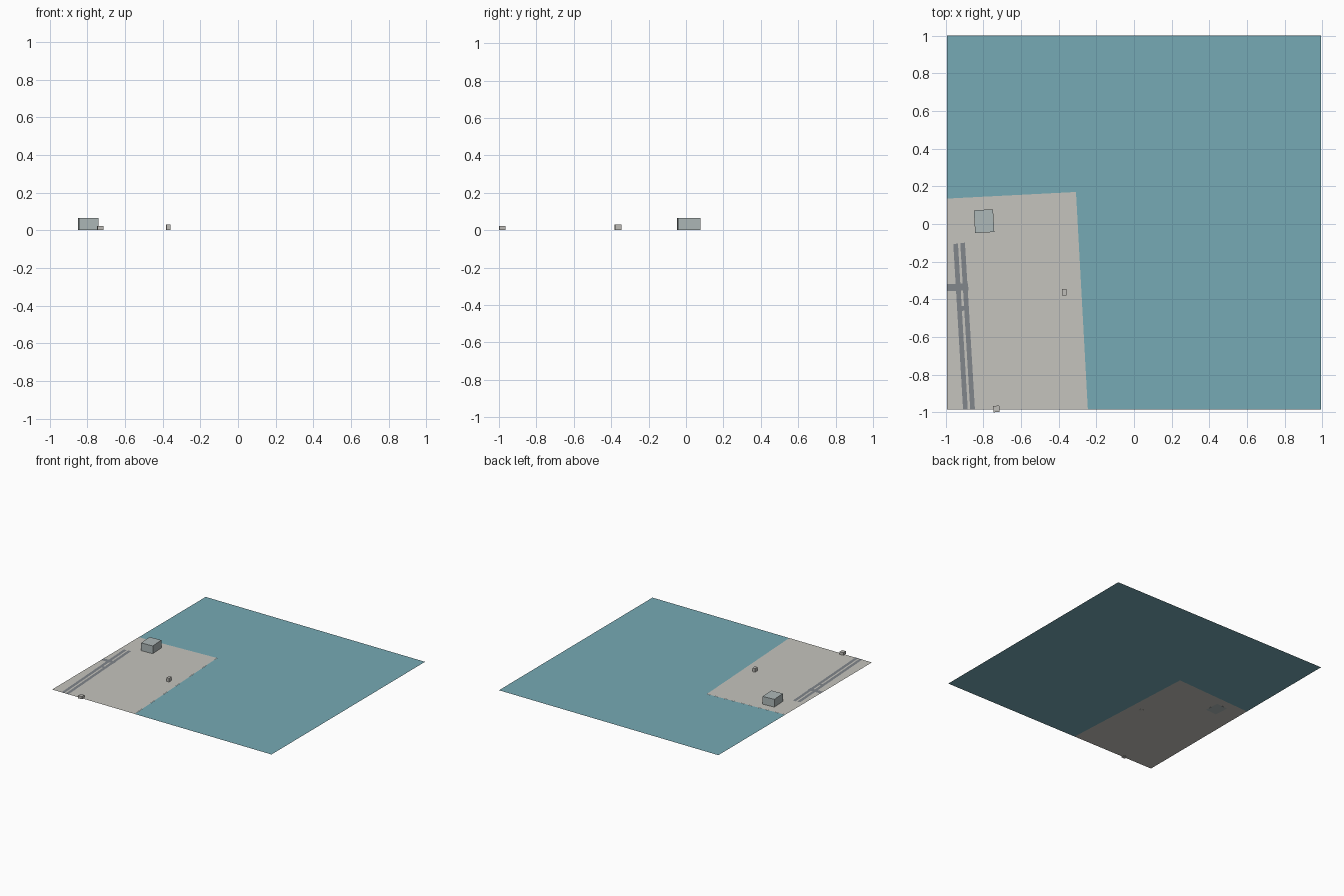
import bpy, bmesh, math
from mathutils import Matrix

if "Cube" in bpy.data.objects:
    bpy.data.objects.remove(bpy.data.objects["Cube"])

TILT = math.radians(3.3)  # street grid is turned slightly


def material(name, rgb):
    m = bpy.data.materials.new(name)
    m.diffuse_color = (*rgb, 1)
    m.use_nodes = True
    m.node_tree.nodes["Principled BSDF"].inputs["Base Color"].default_value = m.diffuse_color
    return m


WATER = material("water", (0.18, 0.40, 0.46))
LAND = material("land", (0.56, 0.55, 0.51))
ROAD = material("road", (0.22, 0.24, 0.26))
BLUE_GREY = material("hall_wall", (0.42, 0.48, 0.48))
STONE = material("hut_wall", (0.52, 0.51, 0.48))


def finish(bm, name, mat):
    me = bpy.data.meshes.new(name)
    bm.to_mesh(me)
    bm.free()
    me.materials.append(mat)
    ob = bpy.data.objects.new(name, me)
    bpy.context.collection.objects.link(ob)


def flat(name, pts, z, mat):
    bm = bmesh.new()
    f = bm.faces.new([bm.verts.new((x, y, z)) for x, y in pts])
    bm.normal_update()
    if f.normal.z < 0:
        f.normal_flip()
    bmesh.ops.triangulate(bm, faces=bm.faces)
    finish(bm, name, mat)


def strip(name, a, b, width, z=0.0015):
    dx, dy = b[0] - a[0], b[1] - a[1]
    k = width / 2 / math.hypot(dx, dy)
    nx, ny = -dy * k, dx * k
    flat(name, [(a[0] + nx, a[1] + ny), (a[0] - nx, a[1] - ny),
                (b[0] - nx, b[1] - ny), (b[0] + nx, b[1] + ny)], z, ROAD)


def building(name, x, y, w, d, h, mat):
    bm = bmesh.new()
    bmesh.ops.create_cube(bm, size=1, matrix=Matrix.Translation((x, y, h / 2))
                          @ Matrix.Rotation(TILT, 4, 'Z')
                          @ Matrix.Diagonal((w, d, h, 1)))
    finish(bm, name, mat)


# Ground: quay in the corner, water filling the rest of the square
E, S, N = 0.993, -0.985, 1.0
shore = [(-E, 0.135), (-0.308, 0.17), (-0.245, S)]
flat("quay", [(-E, S)] + shore, 0.0005, LAND)
flat("water", shore + [(E, S), (E, N), (-E, N)], 0, WATER)

# Two parallel roads and their crossings
strip("road_left", (-0.947, -0.105), (-0.895, S), 0.025)
strip("road_right", (-0.91, -0.10), (-0.857, S), 0.025)
strip("cross_road", (-E, -0.338), (-0.88, -0.334), 0.037)
strip("link_road", (-0.925, -0.449), (-0.89, -0.447), 0.025)

# Buildings
building("hall", -0.796, 0.015, 0.102, 0.121, 0.064, BLUE_GREY)
building("shore_hut", -0.37, -0.363, 0.023, 0.035, 0.03, STONE)
building("south_hut", -0.731, -0.982, 0.033, 0.034, 0.022, STONE)
